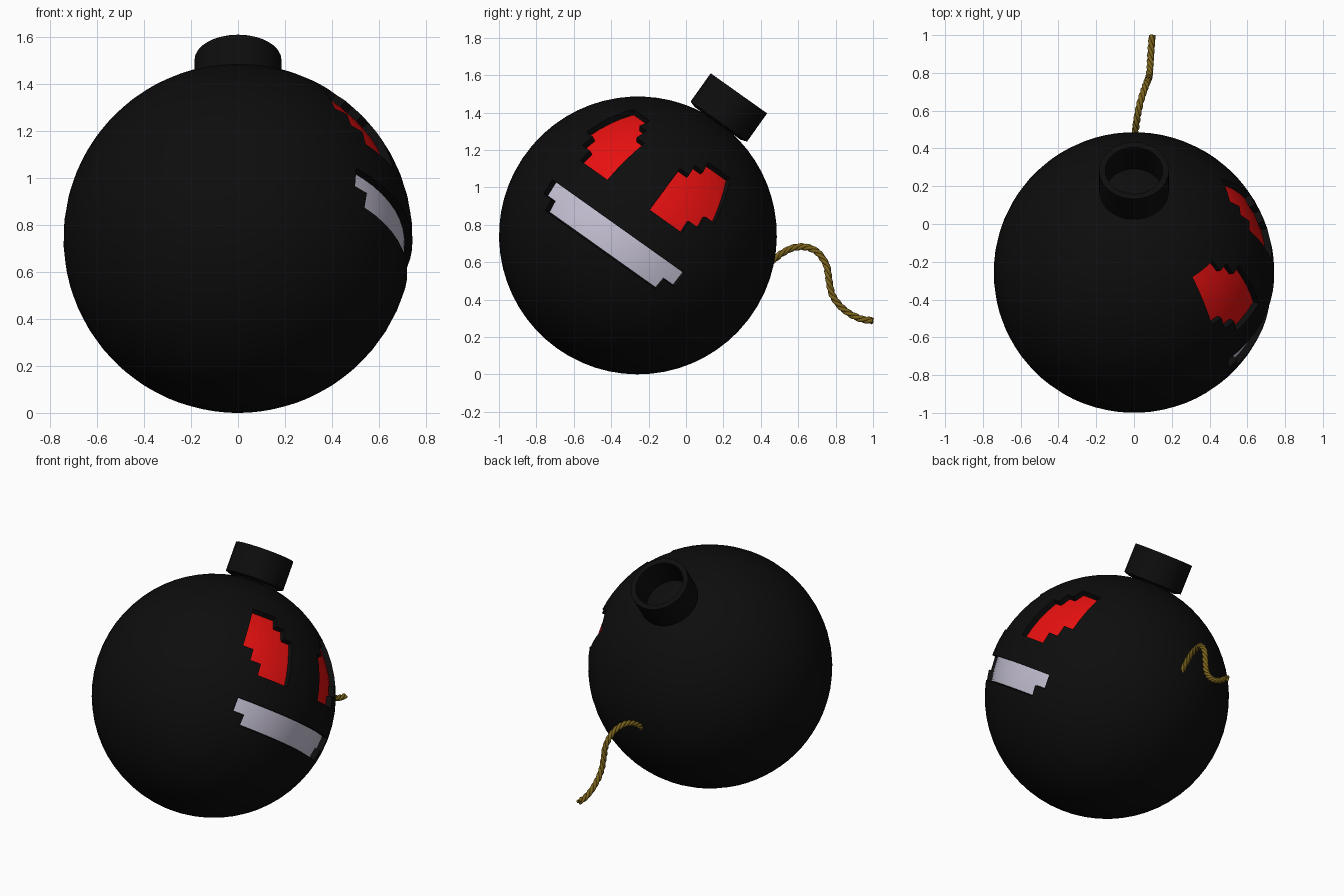
import bpy, bmesh, math
from mathutils import Vector, Matrix

if "Cube" in bpy.data.objects:
    bpy.data.objects.remove(bpy.data.objects["Cube"])

R, R_IN, SEG = 0.743, 0.709, 64
TILT = Matrix.Translation((0, -0.257, R)) @ Matrix.Rotation(math.radians(-35.4), 4, 'X')


def material(name, rgb, rough=0.7):
    m = bpy.data.materials.new(name)
    m.use_nodes = True
    m.diffuse_color = (*rgb, 1)
    bsdf = m.node_tree.nodes["Principled BSDF"]
    bsdf.inputs["Base Color"].default_value = (*rgb, 1)
    bsdf.inputs["Roughness"].default_value = rough
    return m


BLACK = material("matte black", (0.004, 0.004, 0.004))
RED = material("eye red", (0.8, 0.005, 0.005))
PALE = material("mouth pale grey", (0.58, 0.55, 0.68))
ROPE = material("rope brown", (0.2, 0.125, 0.012))


def finish(name, bm, mats, angle=30):
    bmesh.ops.remove_doubles(bm, verts=bm.verts, dist=0.0001)
    bmesh.ops.recalc_face_normals(bm, faces=bm.faces)
    me = bpy.data.meshes.new(name)
    bm.to_mesh(me)
    bm.free()
    for m in mats:
        me.materials.append(m)
    ob = bpy.data.objects.new(name, me)
    bpy.context.collection.objects.link(ob)
    ob.matrix_world = TILT
    bpy.ops.object.select_all(action='DESELECT')
    ob.select_set(True)
    bpy.context.view_layer.objects.active = ob
    bpy.ops.object.shade_smooth_by_angle(angle=math.radians(angle))
    return ob


# Latitude lines: plain bowl, mouth rows, eye rows, plain crown
def span(a, b, n):
    return [a + (b - a) * i / n for i in range(n)]


lats = span(-90, -14, 13) + [-14, -8.6, -1.7, 4.9] + span(11.5, 46.2, 6) + span(46.2, 90, 8) + [90]
MOUTH, EYE = 13, 17  # first row of each

# Face cells: (row, column) -> material slot
cells = {}
for row, (first, last) in enumerate([(-7, 3), (-8, 4)]):
    for c in range(first, last + 1):
        cells[MOUTH + row, c % SEG] = 2
for row, (first, last) in enumerate([(0, 2), (0, 3), (0, 4), (0, 4), (1, 4), (2, 4)]):
    for c in range(first, last + 1):
        cells[EYE + row, c % SEG] = 1
        cells[EYE + row, (-5 - c) % SEG] = 1

# Round body with sunken pixel face
bm = bmesh.new()
cache = {}


def vert(i, j, r):
    key = (i, j % SEG, r)
    if key not in cache:
        la = math.radians(lats[i])
        lo = math.radians(-2.3) + math.tau * j / SEG
        cache[key] = bm.verts.new((r * math.cos(la) * math.cos(lo),
                                   r * math.cos(la) * math.sin(lo), r * math.sin(la)))
    return cache[key]


for i in range(len(lats) - 1):
    for j in range(SEG):
        slot = cells.get((i, j), 0)
        r = R_IN if slot else R
        ring = [(i, j), (i, j + 1), (i + 1, j + 1), (i + 1, j)]
        bm.faces.new([vert(a, b, r) for a, b in ring]).material_index = slot
        if slot:
            around = [(i - 1, j), (i, (j + 1) % SEG), (i + 1, j), (i, (j - 1) % SEG)]
            for k, other in enumerate(around):
                if other not in cells:
                    p, q = ring[k], ring[(k + 1) % 4]
                    bm.faces.new([vert(*p, R), vert(*q, R), vert(*q, R_IN), vert(*p, R_IN)])
finish("bomb_body", bm, [BLACK, RED, PALE])

# Hollow collar on top
bm = bmesh.new()
profile = [bm.verts.new((x, 0, z)) for x, z in
           [(0.185, 0.747), (0.185, 0.932), (0.152, 0.932), (0.152, 0.735)]]
edges = [bm.edges.new((profile[k], profile[(k + 1) % 4])) for k in range(4)]
bmesh.ops.spin(bm, geom=profile + edges, cent=(0, 0, 0), axis=(0, 0, 1),
               angle=math.tau, steps=32)
finish("neck_collar", bm, [BLACK])

# Fuse path, smoothed through a few points
path = [Vector(p) for p in [
    (0.0, 0.40, 0.55), (0.005, 0.47, 0.615), (0.015, 0.55, 0.668), (0.03, 0.63, 0.682),
    (0.05, 0.70, 0.655), (0.068, 0.75, 0.585), (0.075, 0.765, 0.50), (0.08, 0.785, 0.42),
    (0.085, 0.84, 0.35), (0.09, 0.92, 0.302), (0.096, 0.998, 0.286)]]


def smooth(pts, n):
    ext = [2 * pts[0] - pts[1]] + pts + [2 * pts[-1] - pts[-2]]
    out = []
    for a, b, c, d in zip(ext, ext[1:], ext[2:], ext[3:]):
        for k in range(n):
            t = k / n
            out.append(0.5 * (2 * b + (c - a) * t + (2 * a - 5 * b + 4 * c - d) * t * t
                              + (3 * b - a - 3 * c + d) * t ** 3))
    return out + [pts[-1]]


line = smooth(path, 10)

# Three twisted strands
curve = bpy.data.curves.new("fuse_rope", 'CURVE')
curve.dimensions = '3D'
curve.bevel_depth = 0.0105
curve.bevel_resolution = 2
curve.use_fill_caps = True
curve.materials.append(ROPE)
for s in range(3):
    sp = curve.splines.new('POLY')
    sp.points.add(len(line) - 1)
    length = 0
    for k, p in enumerate(line):
        tan = (line[min(k + 1, len(line) - 1)] - line[max(k - 1, 0)]).normalized()
        side = tan.cross(Vector((1, 0, 0))).normalized()
        up = side.cross(tan)
        length += (p - line[k - 1]).length if k else 0
        a = math.tau * (s / 3 + length / 0.12)
        sp.points[k].co = (*(p + 0.009 * (math.cos(a) * side + math.sin(a) * up)), 1)
    sp.use_smooth = True
fuse = bpy.data.objects.new("fuse_rope", curve)
bpy.context.collection.objects.link(fuse)
